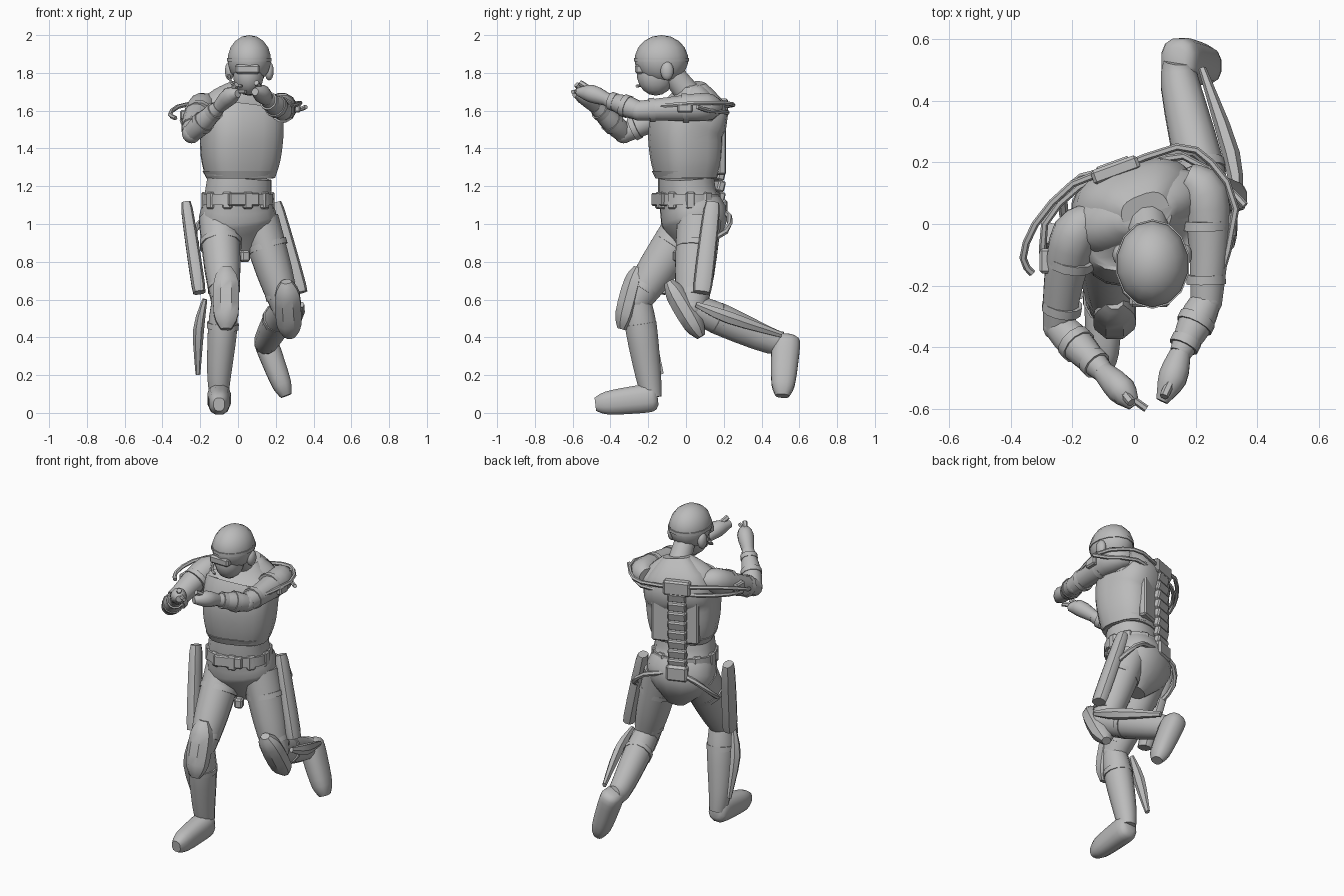
import bpy, bmesh, math
from mathutils import Vector, Matrix

if "Cube" in bpy.data.objects:
    bpy.data.objects.remove(bpy.data.objects["Cube"], do_unlink=True)

GREY = (.5, .5, .5, 1)
material = bpy.data.materials.new("uniform grey")
material.use_nodes = True
material.diffuse_color = GREY
material.node_tree.nodes["Principled BSDF"].inputs["Base Color"].default_value = GREY

X, Y, Z = Matrix.Identity(3)
YAW = .35
TURN = Matrix.Rotation(YAW, 3, "Z")
ACROSS = TURN @ X


def point(x, y, z):
    return Vector((x, y, z))


def finish(name, bm, angle=40):
    bmesh.ops.recalc_face_normals(bm, faces=bm.faces)
    mesh = bpy.data.meshes.new(name)
    bm.to_mesh(mesh)
    bm.free()
    part = bpy.data.objects.new(name, mesh)
    bpy.context.collection.objects.link(part)
    mesh.materials.append(material)
    bpy.ops.object.select_all(action="DESELECT")
    part.select_set(True)
    bpy.context.view_layer.objects.active = part
    bpy.ops.object.shade_smooth_by_angle(angle=math.radians(angle))


def smoothed(rows, steps):
    """Pass a soft curve through (x, y, z, width) rows."""
    padded = [rows[0], *rows, rows[-1]]
    result = []
    for a, b, c, d in zip(padded, padded[1:], padded[2:], padded[3:]):
        for i in range(steps):
            t = i / steps
            result.append(b + (c - a) * t / 2 + (a - b * 2.5 + c * 2 - d / 2) * t**2
                          + (b * 3 - a - c * 3 + d) * t**3 / 2)
    return result + [rows[-1]]


def loft(name, path, widths, across=X, flat=1.0, square=1.0, sides=12, steps=3):
    """Sweep an oval along a path; flat is its depth over its width."""
    rows = smoothed([Vector((*p, w)) for p, w in zip(path, widths)], steps)
    bm = bmesh.new()
    loops = []
    for i, row in enumerate(rows):
        along = (rows[min(i + 1, len(rows) - 1)] - rows[max(i - 1, 0)]).xyz.normalized()
        side = (across - along * across.dot(along)).normalized()
        depth = along.cross(side) * flat
        ring = []
        for k in range(sides):
            angle = math.tau * (k + .5) / sides
            u, v = [math.copysign(abs(q) ** square, q) for q in (math.cos(angle), math.sin(angle))]
            ring.append(bm.verts.new(row.xyz + (side * u + depth * v) * row.w))
        loops.append(ring)
    for low, high in zip(loops, loops[1:]):
        for k in range(sides):
            j = (k + 1) % sides
            bm.faces.new((low[k], low[j], high[j], high[k]))
    bm.faces.new(loops[0][::-1])
    bm.faces.new(loops[-1])
    finish(name, bm)


def rod(name, path, radius=.012):
    loft(name, path, [radius] * len(path), Z, sides=6, steps=2)


def band(name, start, end, fraction, radius, half=.015):
    """Strap round a limb."""
    centre = start.lerp(end, fraction)
    reach = (end - start).normalized() * half
    loft(name, [centre - reach, centre + reach], [radius, radius], steps=1)


def ball(name, centre, size):
    bm = bmesh.new()
    bmesh.ops.create_uvsphere(bm, u_segments=14, v_segments=9, radius=1)
    bmesh.ops.transform(bm, verts=bm.verts, matrix=Matrix.Translation(centre) @ Matrix.Diagonal((*size, 1)))
    finish(name, bm)


def box(name, centre, size, yaw=YAW, tilt=0):
    bm = bmesh.new()
    bmesh.ops.create_cube(bm, size=1)
    bmesh.ops.transform(bm, verts=bm.verts, matrix=Matrix.Translation(centre) @ Matrix.Rotation(yaw, 4, "Z")
                        @ Matrix.Rotation(tilt, 4, "X") @ Matrix.Diagonal((*size, 1)))
    bmesh.ops.bevel(bm, geom=bm.edges[:], offset=min(size) / 5, segments=1, affect="EDGES")
    finish(name, bm, 20)


# Trunk, from the crotch up to the neck
crotch, hips, waist = point(.03, .05, .83), point(0, .05, 1), point(0, .01, 1.14)
ribs, chest, collar = point(.01, 0, 1.25), point(.02, 0, 1.5), point(.04, .03, 1.74)
yoke, nape, skull = point(.02, .04, 1.61), point(.04, .02, 1.68), point(.06, -.1, 1.83)
loft("pelvis", [crotch, hips, waist, ribs], [.06, .2, .18, .17], ACROSS, .82, .85, 16)
loft("vest_rim", [ribs - Z * .01, ribs + Z * .03], [.17, .19], ACROSS, .87, .7, 20, 1)
loft("vest", [ribs, ribs.lerp(chest, .4), chest, yoke, collar], [.18, .205, .215, .2, .08], ACROSS, .84, .7, 20)
loft("shoulder_yoke", [yoke - Z * .07, yoke, yoke.lerp(collar, .6), collar], [.21, .235, .17, .09],
     ACROSS, .55, 1, 16)
loft("neck", [nape, skull], [.07, .06])
box("back_panel", point(-.03, .145, 1.44), (.28, .05, .36))
loft("belt", [waist - Z * .04, waist + Z * .02], [.19, .188], ACROSS, .86, .85, 16, 1)
for i in range(10):
    angle = math.tau * (i + .5) / 10
    spot = TURN @ Vector((math.cos(angle) * .175, math.sin(angle) * .15, 0))
    box("belt_pouch", waist - Z * .015 + spot, (.04, .05, .09), YAW + angle)
box("buckle", point(.03, -.14, 1.13), (.17, .035, .07))
box("front_pouch", point(.035, -.04, .83), (.05, .05, .06))

# Head, helmet, goggles and headset
crown = point(.06, -.13, 1.87)
ball("head", point(.055, -.16, 1.79), (.083, .1, .11))
ball("helmet", crown, (.118, .142, .13))
loft("helmet_brim", [crown - Z * .01, crown + Z * .01], [.121, .121], flat=1.2, sides=14, steps=1)
box("goggles", point(.05, -.245, 1.82), (.13, .05, .05), 0)
for side in (-1, 1):
    ball("ear_cup", crown + X * side * .105 + point(0, .03, -.06), (.025, .035, .05))
rod("microphone", [point(-.05, -.12, 1.79), point(-.03, -.22, 1.74), point(.02, -.26, 1.73)], .008)


def arm(label, out, shoulder, elbow, wrist, knuckles, fingertips):
    socket = shoulder - X * out * .06 + Y * .05
    middle = shoulder.lerp(elbow, .5) + X * out * .01
    loft(label + "_upper_arm", [socket, shoulder, middle, elbow], [.05, .076, .066, .053])
    ball(label + "_elbow", elbow, [.053] * 3)
    loft(label + "_forearm", [elbow, elbow.lerp(wrist, .4), wrist], [.05, .058, .036])
    loft(label + "_hand", [wrist, knuckles, fingertips], [.035, .048, .02])
    rod(label + "_thumb", [knuckles + Z * .02, knuckles.lerp(fingertips, .8) + Z * .05], .015)
    for name, start, end, fraction, radius in (
            ("shoulder", shoulder, elbow, .3, .08), ("sleeve", shoulder, elbow, .8, .066),
            ("forearm", elbow, wrist, .4, .062), ("wrist", elbow, wrist, .8, .05)):
        band(f"{label}_{name}_cuff", start, end, fraction, radius)
    box(label + "_arm_joint", shoulder.lerp(elbow, .3) + X * out * .08, (.04, .08, .05), 0)


# The left arm reaches forward and the right one is bent
arm("left", 1, point(.23, .1, 1.62), point(.235, -.25, 1.6), point(.15, -.42, 1.66),
    point(.125, -.5, 1.69), point(.09, -.575, 1.7))
arm("right", -1, point(-.19, -.03, 1.62), point(-.245, -.33, 1.48), point(-.1, -.48, 1.62),
    point(-.04, -.54, 1.68), point(0, -.59, 1.69))
rod("right_forefinger", [point(-.03, -.55, 1.7), point(.04, -.6, 1.7)])


def leg(label, out, hip, knee, ankle, heel, toe):
    thigh, calf = hip.lerp(knee, .6), knee.lerp(ankle, .4)
    front = (knee - hip.lerp(ankle, .5)).normalized()
    up = (hip - ankle).normalized()
    loft(label + "_thigh", [hip, thigh, knee], [.11, .098, .075], flat=1.1)
    ball(label + "_knee", knee, [.075] * 3)
    loft(label + "_shin", [knee, calf, ankle, heel], [.07, .08, .065, .05], flat=1.08)
    # Boot: tall at the instep, low and rounded at the toe
    sole = (heel - toe).normalized()
    loft(label + "_boot", [heel + sole * .03, heel, heel.lerp(toe, .35), heel.lerp(toe, .8), toe],
         [.035, .062, .062, .052, .03], flat=1.2, square=.8)
    # Convex knee shield
    face = knee + front * .04
    loft(label + "_knee_pad", [face + up * .18, face + up * .1, face - up * .08, face - up * .16],
         [.03, .07, .07, .03], flat=.85, sides=8)
    band(label + "_thigh_strap", hip, knee, .3, .114)
    band(label + "_knee_strap", hip, knee, .85, .088)
    band(label + "_calf_strap", knee, ankle, .35, .087)
    # Strut outside the calf
    shift = X * out * .1 - front * .03
    loft(label + "_calf_strut", [knee + shift, calf + shift * 1.2, ankle + shift - front * .04],
         [.016, .036, .016], Z if out > 0 else Y, .8, sides=6)


# The right leg stands forward and the left one kicks back
leg("right", -1, point(-.1, .02, 1.02), point(-.07, -.26, .6), point(-.1, -.2, .2),
    point(-.1, -.18, .08), point(-.1, -.48, .045))
leg("left", 1, point(.11, .07, 1.02), point(.25, .03, .56), point(.15, .45, .38),
    point(.145, .53, .38), point(.255, .51, .09))


def canister(name, top, bottom):
    loft(name, [top, top.lerp(bottom, .08), top.lerp(bottom, .92), bottom], [.014, .032, .037, .024],
         flat=1.35, square=.8, sides=10)


# Long canisters beside the thighs
canister("left_canister", point(.205, .14, 1.11), point(.335, .085, .64))
canister("right_canister", point(-.275, -.03, 1.11), point(-.205, -.15, .64))

# Support frame: spine, then rods to the arms and thighs
hub, base = point(-.06, .175, 1.62), point(-.06, .17, 1.08)
box("spine_hub", hub, (.16, .05, .09))
box("hip_hub", base, (.13, .07, .1))
for i in range(1, 9):
    box("spine_plate", base.lerp(hub, i / 9), (.11, .04, .06), YAW, -.25)
rod("left_shoulder_rod", [hub, point(.14, .25, 1.63), point(.25, .2, 1.64), point(.33, .05, 1.64), point(.27, -.2, 1.62)])
rod("left_lower_rod", [hub - Z * .04, point(.16, .22, 1.59), point(.3, .12, 1.6), point(.36, .06, 1.62)])
rod("right_shoulder_rod", [hub, point(-.2, .13, 1.64), point(-.32, 0, 1.62), point(-.36, -.11, 1.58), point(-.33, -.16, 1.56)])
rod("right_lower_rod", [hub - Z * .04, point(-.18, .12, 1.58), point(-.29, 0, 1.57), point(-.29, -.15, 1.53)])
rod("left_hip_rod", [base, point(.13, .23, 1.04), point(.22, .21, .96), point(.25, .1, .9)], .015)
rod("right_hip_rod", [base, point(-.17, .15, 1.04), point(-.23, .08, .96), point(-.22, 0, .9)], .015)
